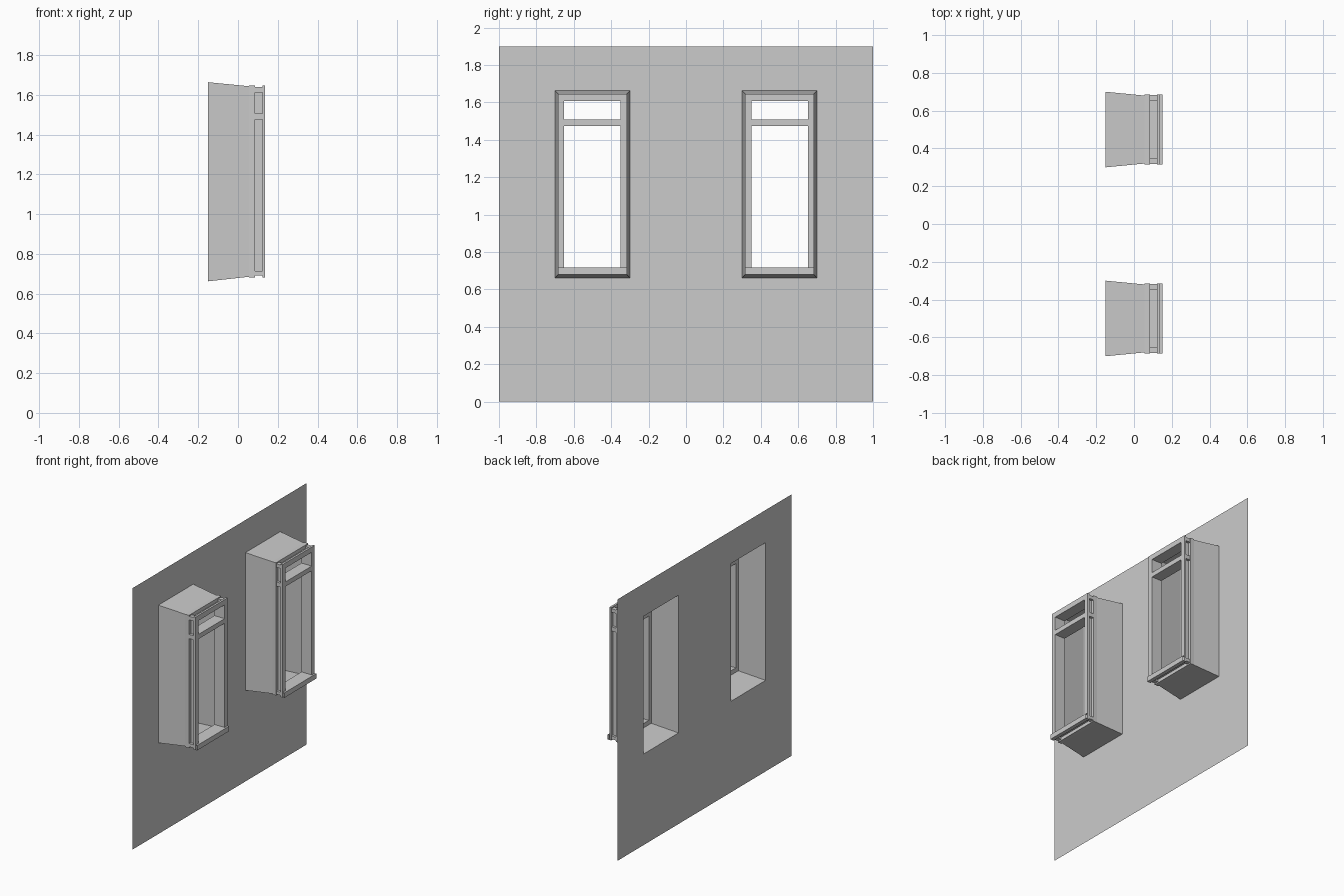
import bpy, bmesh

if "Cube" in bpy.data.objects:
    bpy.data.objects.remove(bpy.data.objects["Cube"])

WALL_X, END_X = -0.15, 0.085          # wall plane, inner end of the reveal
HOLE_HW, END_HW = 0.20, 0.177         # half widths of wall hole and reveal end
HOLE_Z, END_Z = (0.662, 1.663), (0.688, 1.64)
HW, IN = 0.185, 0.151                 # frame outer / opening half widths
Z0, Z1, Z2, Z3 = 0.681, 0.717, 1.608, 1.646   # frame outer and opening heights
BARS = {"rear": (0.055, 0.085), "front": (0.122, 0.137)}


def finish(name, bm):
    me = bpy.data.meshes.new(name)
    bm.to_mesh(me)
    bm.free()
    ob = bpy.data.objects.new(name, me)
    bpy.context.collection.objects.link(ob)
    return ob


def box(name, x, y, z, open_ends=False):
    bm = bmesh.new()
    bmesh.ops.create_cube(bm, size=1)
    for v in bm.verts:
        v.co = [r[0] if c < 0 else r[1] for c, r in zip(v.co, (x, y, z))]
    if open_ends:
        bm.normal_update()
        ends = [f for f in bm.faces if abs(f.normal.y) > 0.9]
        bmesh.ops.delete(bm, geom=ends, context='FACES_ONLY')
    return finish(name, bm)


def ring(x, cy, hw, z):
    return [(x, cy + sy * hw, z[k]) for sy, k in ((-1, 0), (1, 0), (1, 1), (-1, 1))]


# wall sheet with two window holes
bm = bmesh.new()
ys = [-1, -0.7, -0.3, 0.3, 0.7, 1]
zs = [0, HOLE_Z[0], HOLE_Z[1], 1.9]
grid = [[bm.verts.new((WALL_X, y, z)) for z in zs] for y in ys]
for i in range(5):
    for j in range(3):
        if not (i in (1, 3) and j == 1):
            bm.faces.new((grid[i][j], grid[i + 1][j], grid[i + 1][j + 1], grid[i][j + 1]))
bmesh.ops.dissolve_limit(bm, angle_limit=0.01, verts=bm.verts, edges=bm.edges)
finish("wall", bm)


def window(tag, cy):
    # tapered reveal
    bm = bmesh.new()
    a = [bm.verts.new(p) for p in ring(WALL_X, cy, HOLE_HW, HOLE_Z)]
    b = [bm.verts.new(p) for p in ring(END_X, cy, END_HW, END_Z)]
    for i in range(4):
        k = (i + 1) % 4
        bm.faces.new((a[i], a[k], b[k], b[i]))
    finish(tag + "_reveal", bm)

    # front and rear flanges of the frame, joined by a recessed web
    for part, x in BARS.items():
        for side, s in (("left", -1), ("right", 1)):
            y = sorted((cy + s * IN, cy + s * HW))
            box(f"{tag}_{part}_{side}_jamb", x, y, (Z0, Z3))
        box(f"{tag}_{part}_head", x, (cy - IN, cy + IN), (Z2, Z3))
        box(f"{tag}_{part}_bottom_rail", x, (cy - IN, cy + IN), (Z0, Z1))
    gap = (BARS["rear"][1], BARS["front"][0])
    for side, s in (("left", -1), ("right", 1)):
        y = sorted((cy + s * IN, cy + s * (IN + 0.012)))
        box(f"{tag}_{side}_web", gap, y, (Z1, Z2))
    web = (cy - IN - 0.012, cy + IN + 0.012)
    box(tag + "_head_web", gap, web, (Z2, Z2 + 0.012))
    box(tag + "_bottom_web", gap, web, (Z1 - 0.012, Z1))

    # transom bar across the opening
    box(tag + "_transom", (0.055, 0.137), (cy - IN, cy + IN), (1.474, 1.508))

    # spacer blocks in the side channels
    for level, z in (("bottom", (0.69, 0.713)), ("transom", (1.476, 1.506)),
                     ("head", (1.612, 1.638))):
        for side, s in (("left", -1), ("right", 1)):
            y = sorted((cy + s * IN, cy + s * (HW - 0.003)))
            box(f"{tag}_{side}_{level}_block", gap, y, z)

    # projecting sill, open at its ends
    box(tag + "_sill", (0.137, 0.15), (cy - HW, cy + HW), (Z0, Z1), True)


window("left_window", -0.5)
window("right_window", 0.5)
